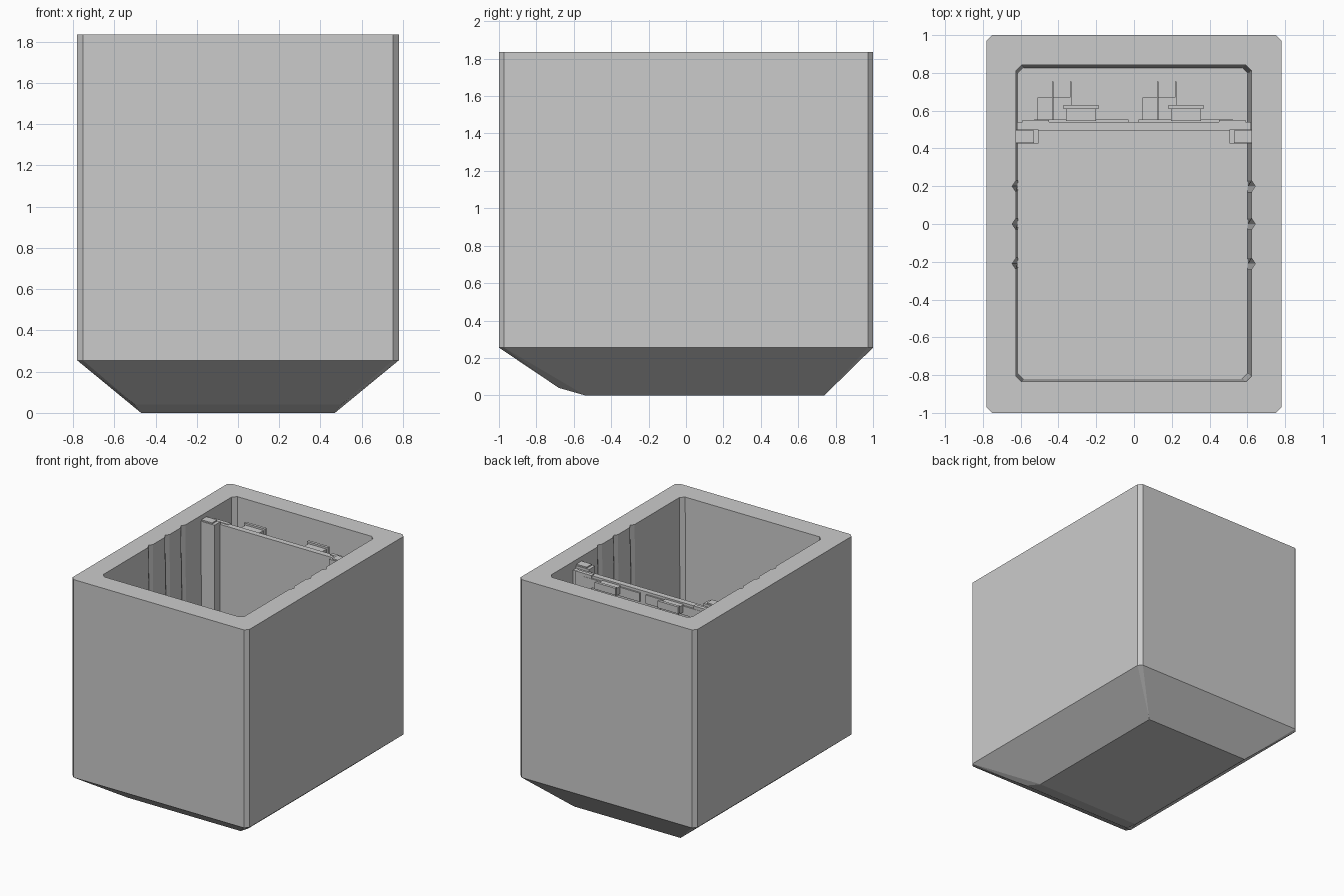
import bpy, bmesh

if "Cube" in bpy.data.objects:
    bpy.data.objects.remove(bpy.data.objects["Cube"])

grey = bpy.data.materials.new("plain grey")
grey.diffuse_color = (0.6, 0.6, 0.6, 1)
grey.use_nodes = True
grey.node_tree.nodes["Principled BSDF"].inputs["Base Color"].default_value = grey.diffuse_color

TOP, SHOULDER, FLOOR = 1.835, 0.255, 0.2


def finish(bm, name):
    bmesh.ops.recalc_face_normals(bm, faces=bm.faces)
    me = bpy.data.meshes.new(name)
    bm.to_mesh(me)
    bm.free()
    me.materials.append(grey)
    ob = bpy.data.objects.new(name, me)
    bpy.context.collection.objects.link(ob)
    return ob


def box(name, x0, x1, y0, y1, z0, z1):
    bm = bmesh.new()
    bmesh.ops.create_cube(bm, size=1)
    for v in bm.verts:
        v.co = ((x0 + x1) / 2 + v.co.x * (x1 - x0),
                (y0 + y1) / 2 + v.co.y * (y1 - y0),
                (z0 + z1) / 2 + v.co.z * (z1 - z0))
    return finish(bm, name)


# Outer shell: chamfered block with a sloping underside
bm = bmesh.new()
X, Y, C = 0.78, 1.0, 0.028
for sx in (-1, 1):
    for sy in (-1, 1):
        for z in (SHOULDER, TOP):
            bm.verts.new((sx * (X - C), sy * Y, z))
            bm.verts.new((sx * X, sy * (Y - C), z))
    for x, y, z in ((0.47, -0.54, 0), (0.47, 0.74, 0), (0.50, -0.68, 0.04)):
        bm.verts.new((sx * x, y, z))
bmesh.ops.convex_hull(bm, input=bm.verts)
bmesh.ops.dissolve_limit(bm, angle_limit=0.01, verts=bm.verts, edges=bm.edges)
shell = finish(bm, "outer_shell")


# Cavity: slightly tapered well whose side walls have fading grooves
def ring(x0, x1, y0, y1, notch, z):
    c = 0.03
    right = [(x1, y0 + c)]
    for g in (-0.21, 0, 0.2):
        right += [(x1, g - 0.03), (x1 + notch, g), (x1, g + 0.03)]
    right += [(x1, y1 - c)]
    left = [(x0 if x == x1 else x0 - notch, y) for x, y in reversed(right)]
    pts = ([(x0 + c, y0), (x1 - c, y0)] + right
           + [(x1 - c, y1), (x0 + c, y1)] + left)
    return [(x, y, z) for x, y in pts]


bm = bmesh.new()
rings = [[bm.verts.new(p) for p in r] for r in (
    ring(-0.615, 0.602, -0.82, 0.827, 0.001, FLOOR),
    ring(-0.625, 0.622, -0.835, 0.842, 0.02, TOP),
    ring(-0.625, 0.622, -0.835, 0.842, 0.02, TOP + 0.2))]
n = len(rings[0])
for a, b in zip(rings, rings[1:]):
    for i in range(n):
        j = (i + 1) % n
        bm.faces.new((a[i], a[j], b[j], b[i]))
bm.faces.new(rings[0])
bm.faces.new(rings[-1])
cutter = finish(bm, "cavity_cutter")
cutter.hide_render = True
cutter.hide_viewport = True
mod = shell.modifiers.new("cavity", "BOOLEAN")
mod.operation = "DIFFERENCE"
mod.solver = "EXACT"
mod.object = cutter

# Partition near the back
box("partition_panel", -0.62, 0.62, 0.495, 0.54, FLOOR, 1.77)

# Stepped posts and backing strips at both ends of the partition
for side, s in (("left", -1), ("right", 1)):
    def pair(name, xa, xb, *rest):
        box(f"{side}_{name}", *sorted((s * xa, s * xb)), *rest)
    pair("post", 0.505, 0.635, 0.425, 0.50, FLOOR, 1.79)
    pair("post_cap", 0.53, 0.635, 0.43, 0.495, 1.79, 1.80)
    pair("end_strip", 0.45, 0.59, 0.52, 0.55, FLOOR, 1.775)

# Two sets of fixtures on the back of the partition
for side, x in (("left", -0.28), ("right", 0.275)):
    def part(name, xa, xb, *rest):
        box(f"{side}_{name}", x + xa, x + xb, *rest)
    part("mounting_plate", -0.25, 0.25, 0.538, 0.552, 1.68, 1.75)
    part("bracket", -0.08, 0.08, 0.545, 0.61, 1.70, 1.76)
    part("bracket_lip", -0.092, 0.092, 0.608, 0.63, 1.72, 1.775)
    part("lower_box", -0.23, -0.05, 0.54, 0.67, 1.0, 1.12)
    part("outer_fin", -0.153, -0.145, 0.54, 0.755, 1.0, 1.15)
    part("inner_fin", -0.058, -0.05, 0.66, 0.755, 1.0, 1.12)
